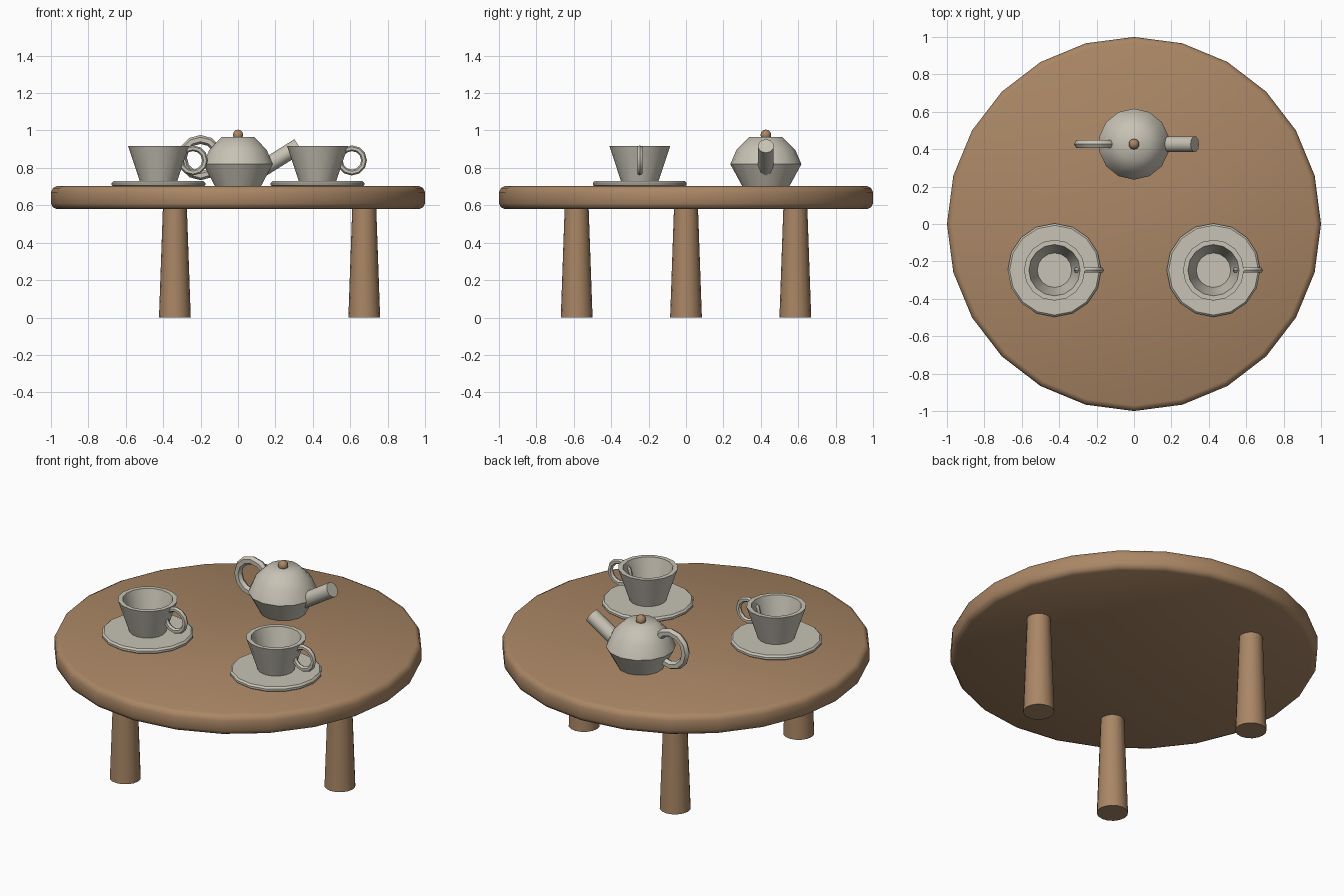
import bpy
import math
from mathutils import Vector

if "Cube" in bpy.data.objects:
    bpy.data.objects.remove(bpy.data.objects["Cube"], do_unlink=True)


def material(name, colour):
    mat = bpy.data.materials.new(name)
    mat.use_nodes = True
    mat.diffuse_color = (*colour, 1)
    mat.node_tree.nodes["Principled BSDF"].inputs["Base Color"].default_value = (*colour, 1)
    return mat


WOOD = material("warm wood", (0.40, 0.24, 0.13))
CERAMIC = material("cream ceramic", (0.57, 0.54, 0.46))


def finish(name, mat, angle=40):
    obj = bpy.context.object
    obj.name = name
    obj.data.materials.append(mat)
    bpy.ops.object.shade_smooth_by_angle(angle=math.radians(angle))
    return obj


def lathe(name, mat, profile, sides, location, angle=40):
    """Turn (radius, height) points around z, capping open ends."""
    verts = [(r * math.sin(2 * math.pi * i / sides), r * math.cos(2 * math.pi * i / sides), z)
             for r, z in profile for i in range(sides)]
    faces = [list(range(sides)), [(len(profile) - 1) * sides + i for i in reversed(range(sides))]]
    for ring in range(len(profile) - 1):
        a, b = ring * sides, (ring + 1) * sides
        for i in range(sides):
            j = (i + 1) % sides
            faces.append([a + j, a + i, b + i, b + j])
    mesh = bpy.data.meshes.new(name)
    mesh.from_pydata(verts, [], faces)
    obj = bpy.data.objects.new(name, mesh)
    bpy.context.collection.objects.link(obj)
    obj.location = location
    bpy.ops.object.select_all(action="DESELECT")
    obj.select_set(True)
    bpy.context.view_layer.objects.active = obj
    return finish(name, mat, angle)


def ring_handle(name, location, major, minor):
    bpy.ops.mesh.primitive_torus_add(major_segments=12, minor_segments=6, location=location,
                                     rotation=(math.pi / 2, 0, 0),
                                     major_radius=major, minor_radius=minor)
    finish(name, CERAMIC, 30)


# Round table top with bevelled rim
lathe("table_top", WOOD,
      [(0.97, 0.58), (0.99, 0.59), (1, 0.61), (1, 0.67), (0.99, 0.692), (0.97, 0.702)],
      24, (0, 0, 0))

# Three tapered legs
for k, side in enumerate(("left", "back_right", "front_right")):
    a = k * math.tau / 3
    lathe(side + "_leg", WOOD, [(0.085, 0), (0.064, 0.59)], 16,
          (0.675 * math.cos(a), 0.675 * math.sin(a), 0))

# Cups on saucers
for side, x in (("right", -0.425), ("left", 0.425)):
    base = (x, -0.247, 0.70)
    lathe(side + "_saucer", CERAMIC,
          [(0.24, 0), (0.25, 0.008), (0.25, 0.02), (0.24, 0.03)], 16, base)
    lathe(side + "_cup", CERAMIC,
          [(0.10, 0.028), (0.163, 0.218), (0.137, 0.218), (0.092, 0.052)], 16, base)
    ring_handle(side + "_cup_handle", (x + 0.184, -0.247, 0.84), 0.065, 0.0155)

# Teapot body, lid knob, handle and spout
POT_Y = 0.427
lathe("teapot_body", CERAMIC,
      [(0.125, 0.70), (0.19, 0.82), (0.157, 0.897), (0.088, 0.966)], 14, (0, POT_Y, 0), 50)
bpy.ops.mesh.primitive_uv_sphere_add(segments=10, ring_count=6, radius=0.029,
                                     location=(0, POT_Y, 0.976))
finish("lid_knob", WOOD)
ring_handle("teapot_handle", (-0.20, POT_Y, 0.855), 0.097, 0.024)

start, end = Vector((0.11, POT_Y, 0.783)), Vector((0.325, POT_Y, 0.917))
spout = end - start
bpy.ops.mesh.primitive_cylinder_add(vertices=10, radius=0.043, depth=spout.length,
                                    location=(start + end) / 2,
                                    rotation=spout.to_track_quat("Z", "Y").to_euler())
finish("teapot_spout", CERAMIC)
